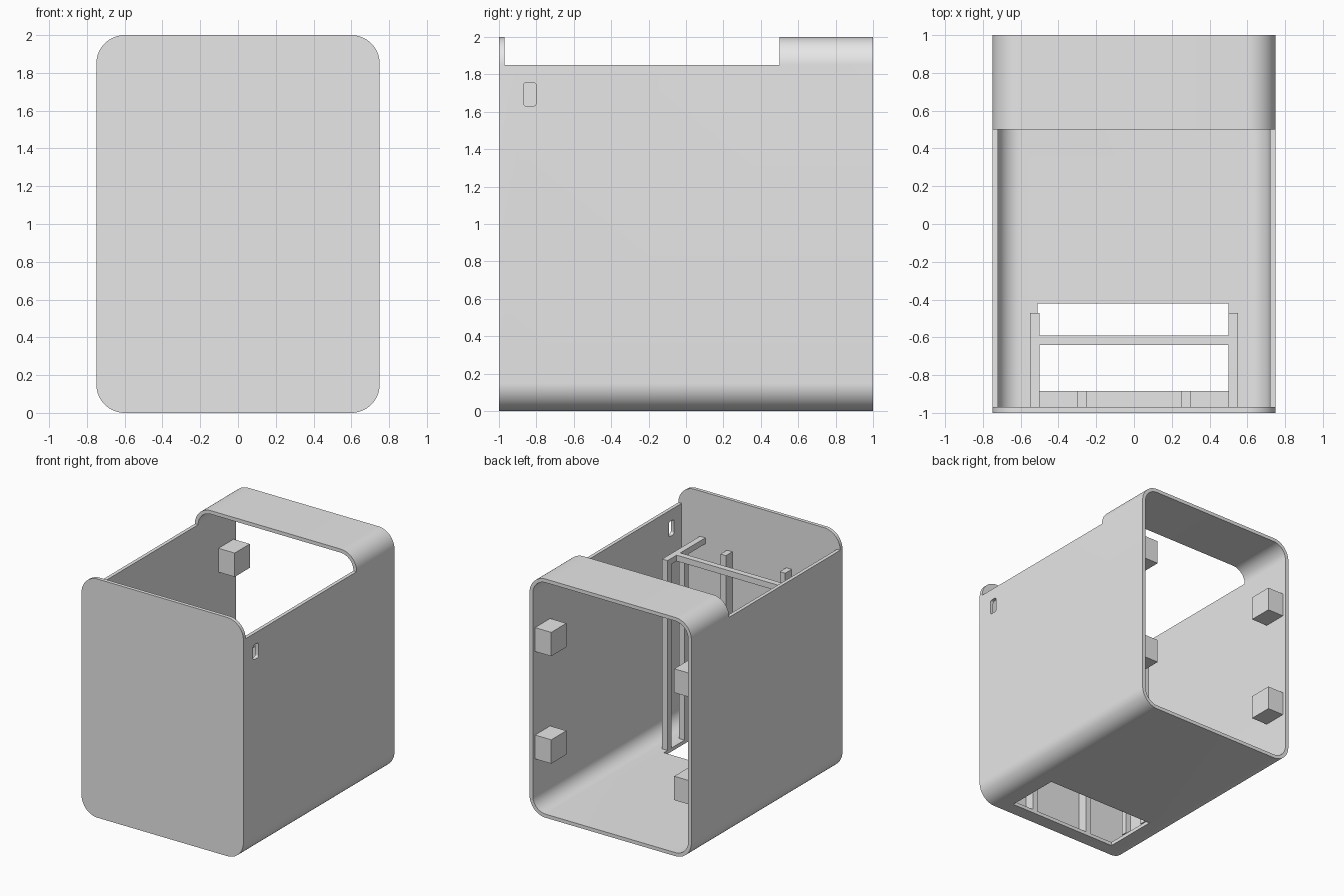
import bpy, bmesh, math
from mathutils import Matrix

cube = bpy.data.objects.get("Cube")
if cube:
    bpy.data.objects.remove(cube, do_unlink=True)

GREY = (0.8, 0.8, 0.8, 1.0)
mat = bpy.data.materials.new("plain_grey")
mat.use_nodes = True
mat.diffuse_color = GREY
mat.node_tree.nodes["Principled BSDF"].inputs["Base Color"].default_value = GREY


def make(name, bm):
    bmesh.ops.recalc_face_normals(bm, faces=bm.faces)
    mesh = bpy.data.meshes.new(name)
    bm.to_mesh(mesh)
    bm.free()
    mesh.materials.append(mat)
    ob = bpy.data.objects.new(name, mesh)
    bpy.context.collection.objects.link(ob)
    return ob


def box(name, x, y, z):
    """Box from (low, high) ranges on each axis."""
    bm = bmesh.new()
    bmesh.ops.create_cube(bm, size=1)
    for v in bm.verts:
        v.co = [r[0] + (c + 0.5) * (r[1] - r[0]) for c, r in zip(v.co, (x, y, z))]
    return make(name, bm)


def rounded_prism(name, width, height, radius, low, high, centre_z, steps=16):
    """Rounded rectangle in the x-z plane, extruded along y."""
    bm = bmesh.new()
    verts = []
    corners = ((1, 1), (-1, 1), (-1, -1), (1, -1))
    for i, (sx, sz) in enumerate(corners):
        for k in range(steps + 1):
            a = math.pi / 2 * (i + k / steps)
            verts.append(bm.verts.new((
                sx * (width / 2 - radius) + radius * math.cos(a), low,
                centre_z + sz * (height / 2 - radius) + radius * math.sin(a))))
    face = bm.faces.new(verts)
    out = bmesh.ops.extrude_face_region(bm, geom=[face])
    for v in out["geom"]:
        if isinstance(v, bmesh.types.BMVert):
            v.co.y = high
    return make(name, bm)


def cut(target, cutter):
    mod = target.modifiers.new("cut", "BOOLEAN")
    mod.operation = "DIFFERENCE"
    mod.solver = "EXACT"
    mod.object = cutter
    bpy.context.view_layer.objects.active = target
    bpy.ops.object.modifier_apply(modifier=mod.name)
    bpy.data.objects.remove(cutter, do_unlink=True)


WALL, FRONT = 0.03, -0.97

# Rounded housing, closed at the front and open at the back
housing = rounded_prism("housing", 1.5, 2, 0.15, -1, 1, 1)
cut(housing, rounded_prism("cavity_cutter", 1.5 - 2 * WALL, 2 - 2 * WALL,
                           0.15 - WALL, FRONT, 1.2, 1))
# Top opening, floor opening and side slot
cut(housing, box("top_cutter", (-1, 1), (FRONT, 0.5), (1.85, 2.2)))
cut(housing, box("floor_cutter", (-0.51, 0.5), (-0.885, -0.42), (-0.2, 0.2)))
slot = rounded_prism("slot_cutter", 0.07, 0.125, 0.017, -0.2, 0.2, 0, 6)
slot.data.transform(Matrix.Translation((0.75, -0.835, 1.693)) @ Matrix.Rotation(math.pi / 2, 4, "Z"))
cut(housing, slot)
bpy.ops.object.select_all(action="DESELECT")
housing.select_set(True)
bpy.context.view_layer.objects.active = housing
bpy.ops.object.shade_smooth_by_angle(angle=math.radians(30))

# Parts mirrored left and right
RAIL_TOP, RAIL_LOW = 1.62, 1.57
for side, s in (("left", 1), ("right", -1)):
    def span(a, b):
        return sorted((s * a, s * b))

    # Mounting blocks near the open back
    for level, z in (("upper", 1.45), ("lower", 0.55)):
        box(f"{side}_{level}_mounting_block", span(0.57, 0.72), (0.77, 0.97), (z - 0.1, z + 0.1))
    # Inner frame: rail running back from the front, on two posts
    box(f"{side}_rail", span(0.5, 0.55), (FRONT, -0.47), (RAIL_LOW, RAIL_TOP))
    for place, y in (("rear", -0.52), ("middle", -0.745)):
        box(f"{side}_{place}_post", span(0.5, 0.55), (y, y + 0.05), (WALL, RAIL_LOW))
    # Upright strip against the front panel
    box(f"{side}_front_strip", span(0.25, 0.3), (FRONT, -0.885), (WALL, RAIL_LOW))

# Bar joining the two rails
box("cross_bar", (-0.5, 0.5), (-0.64, -0.59), (RAIL_LOW, RAIL_TOP))
